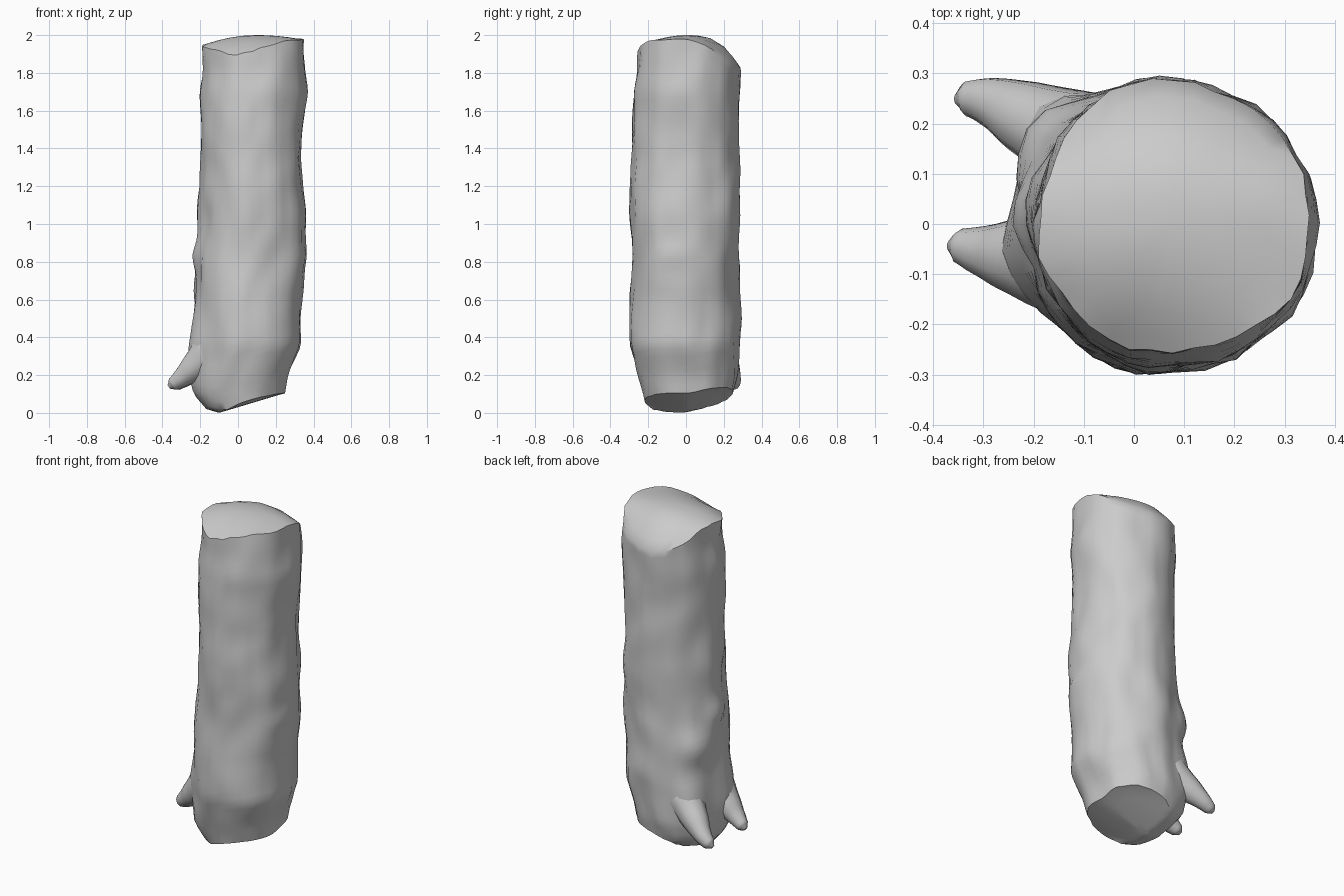
import bpy, bmesh, math
from mathutils import Vector, noise

cube = bpy.data.objects.get("Cube")
if cube:
    bpy.data.objects.remove(cube)

grey = bpy.data.materials.new("bark grey")
grey.use_nodes = True
shade = (0.6, 0.6, 0.6, 1)
grey.diffuse_color = shade
grey.node_tree.nodes["Principled BSDF"].inputs["Base Color"].default_value = shade

SIDES, LEVELS = 40, 48

# Trunk outline: height, left, right, front, back
OUTLINE = [
    (0.0, -.15, .21, -.20, .20), (.1, -.23, .25, -.225, .26),
    (.2, -.235, .268, -.255, .28), (.36, -.232, .335, -.295, .278),
    (.6, -.23, .33, -.29, .28), (.83, -.22, .35, -.285, .278),
    (1.05, -.20, .352, -.29, .285), (1.35, -.20, .335, -.285, .285),
    (1.7, -.20, .357, -.28, .285), (1.82, -.19, .35, -.255, .287),
    (2.0, -.20, .345, -.24, .275),
]
# Knots and root swellings: angle in degrees, height, bulge, turn, rise
KNOTS = [(178, .83, .022, .25, .07), (145, .66, .042, .3, .1),
         (-15, .84, .015, .2, .06), (80, .47, .018, .3, .09),
         (150, 1.1, .012, .35, .12),
         (193, .32, .04, .32, .18), (139, .34, .05, .32, .19)]


def outline_at(z):
    z = min(max(z, 0), 2)
    for a, b in zip(OUTLINE, OUTLINE[1:]):
        if z <= b[0]:
            f = (z - a[0]) / (b[0] - a[0])
            return [p + (q - p) * f for p, q in zip(a[1:], b[1:])]


def bark_point(angle, z):
    left, right, front, back = outline_at(z)
    c, s = math.cos(angle), math.sin(angle)
    cx, cy = (left + right) / 2, (front + back) / 2
    bump = .018 * noise.noise(Vector((c * 1.8, s * 1.8, z * 2.4 + 7)))
    bump += .012 * noise.noise(Vector((c * 4, s * 4, z * 5)))
    # Slightly fuller front left corner
    bump += .012 * max(0, math.cos(angle + math.radians(43))) ** 4
    for deg, height, size, wide, tall in KNOTS:
        turn = math.remainder(angle - math.radians(deg), math.tau)
        bump += size * math.exp(-(turn / wide) ** 2 - ((z - height) / tall) ** 2)
    return Vector((cx + c * ((right - left) / 2 + bump),
                   cy + s * ((back - front) / 2 + bump), z))


def top_height(x, y):
    dx = x - .1
    if y > 0:
        droop = 7.4 * y ** 3 + 28 * (y * (x - .05)) ** 2
    else:
        droop = (1.6 - 4 * max(x, 0)) * y * y
    return 2 - droop - (.4 if dx > 0 else .65) * dx * dx


def base_height(x, y):
    return .3 * abs(x + .1) + .2 * max(y, 0) + .4 * y * y


def finish(obj, angle):
    obj.data.materials.clear()
    obj.data.materials.append(grey)
    bpy.ops.object.select_all(action='DESELECT')
    obj.select_set(True)
    bpy.context.view_layer.objects.active = obj
    bpy.ops.object.shade_smooth_by_angle(angle=math.radians(angle))


def build_trunk():
    bm = bmesh.new()
    angles = [math.tau * i / SIDES for i in range(SIDES)]
    ends = []
    for a in angles:
        low, high = bark_point(a, .09), bark_point(a, 1.9)
        wobble = .012 * noise.noise(Vector((math.cos(a) * 3, math.sin(a) * 3, 0)))
        ends.append((base_height(low.x, low.y), top_height(high.x, high.y) + wobble))
    rings = []
    # Bark wall between the slanted ends
    for k in range(LEVELS + 1):
        t = k / LEVELS
        rings.append([bm.verts.new(bark_point(a, lo + (hi - lo) * t))
                      for a, (lo, hi) in zip(angles, ends)])

    # Cut ends, as rings shrinking to a centre point
    def cap(rim, centre, height):
        result = []
        for f in (.88, .7, .45, .2):
            ring = []
            for v in rim:
                p = centre.lerp(v.co, f)
                p.z = height(p.x, p.y)
                ring.append(bm.verts.new(p))
            result.append(ring)
        tip = bm.verts.new((centre.x, centre.y, height(centre.x, centre.y)))
        for i in range(SIDES):
            bm.faces.new((result[-1][i], result[-1][(i + 1) % SIDES], tip))
        return result

    bottom = cap(rings[0], Vector((-.05, 0, 0)), base_height)
    top = cap(rings[-1], Vector((.08, 0, 0)), top_height)
    rings = bottom[::-1] + rings + top
    for r, q in zip(rings, rings[1:]):
        for i in range(SIDES):
            j = (i + 1) % SIDES
            bm.faces.new((r[i], r[j], q[j], q[i]))
    bmesh.ops.recalc_face_normals(bm, faces=bm.faces)
    mesh = bpy.data.meshes.new("trunk")
    bm.to_mesh(mesh)
    bm.free()
    obj = bpy.data.objects.new("trunk", mesh)
    bpy.context.collection.objects.link(obj)
    finish(obj, 38)


def build_root(name, path):
    curve = bpy.data.curves.new(name, 'CURVE')
    curve.dimensions = '3D'
    curve.bevel_depth = 1
    curve.bevel_resolution = 3
    curve.resolution_u = 5
    curve.use_fill_caps = True
    spline = curve.splines.new('BEZIER')
    spline.bezier_points.add(len(path) - 1)
    for point, (x, y, z, r) in zip(spline.bezier_points, path):
        point.co = (x, y, z)
        point.radius = r
        point.handle_left_type = point.handle_right_type = 'AUTO'
    obj = bpy.data.objects.new(name, curve)
    bpy.context.collection.objects.link(obj)
    bpy.ops.object.select_all(action='DESELECT')
    obj.select_set(True)
    bpy.context.view_layer.objects.active = obj
    bpy.ops.object.convert(target='MESH')
    finish(bpy.context.view_layer.objects.active, 60)


build_trunk()
# Drooping root stubs on the right side
build_root("front_root", [(-.03, -.07, .48, .11), (-.15, -.075, .32, .11),
                          (-.24, -.065, .235, .076), (-.3, -.055, .185, .052),
                          (-.345, -.045, .152, .036), (-.366, -.043, .138, .012)])
build_root("back_root", [(0, .12, .48, .1), (-.12, .17, .33, .1),
                         (-.22, .215, .24, .073), (-.285, .243, .185, .05),
                         (-.33, .25, .152, .036), (-.352, .248, .138, .012)])
